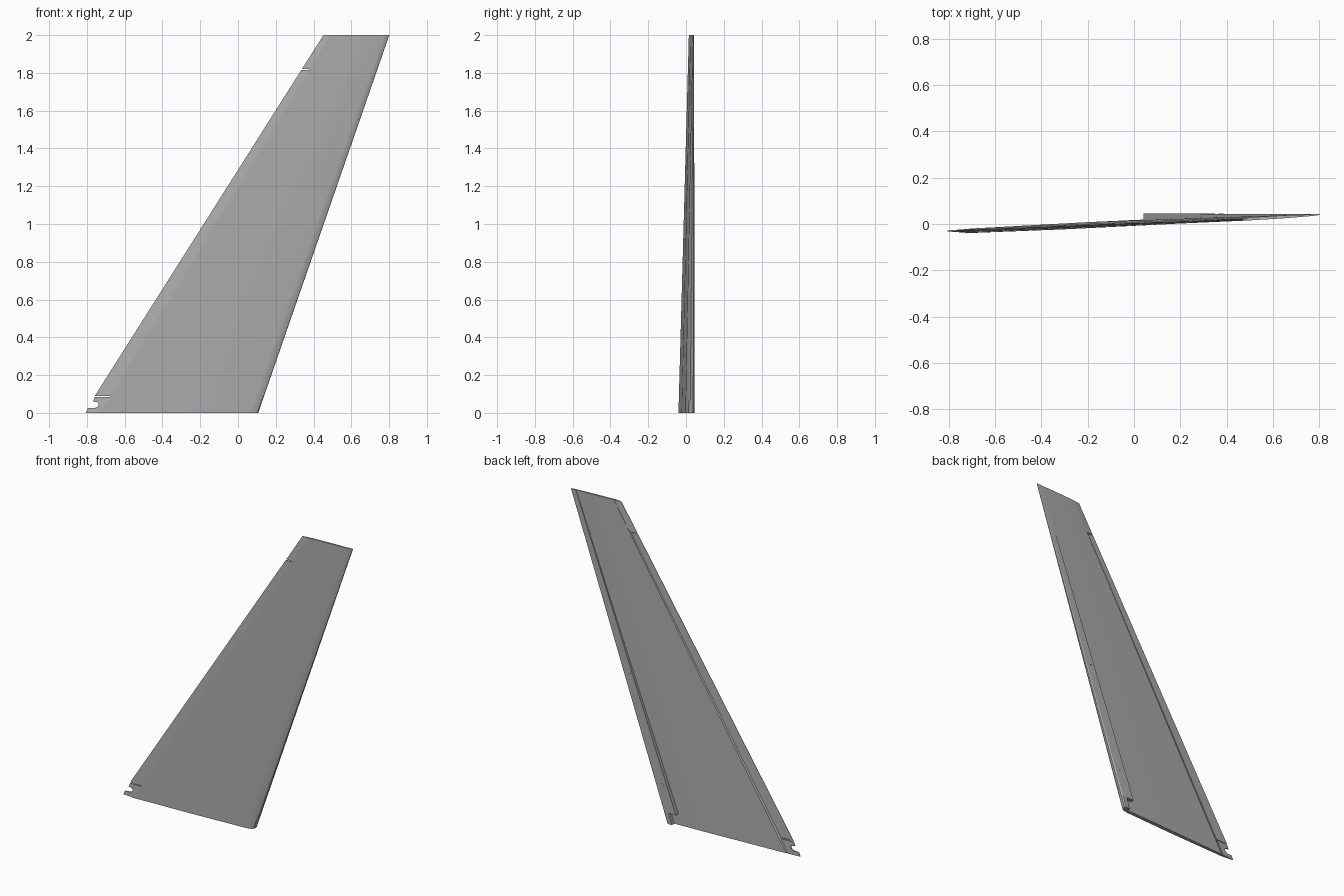
import bpy, bmesh, math
from mathutils import Matrix

cube = bpy.data.objects.get("Cube")
if cube:
    bpy.data.objects.remove(cube, do_unlink=True)

HEIGHT = 2.0
grey = bpy.data.materials.new("light grey paint")
grey.use_nodes = True
colour = (0.42, 0.42, 0.42, 1)
grey.diffuse_color = colour
grey.node_tree.nodes["Principled BSDF"].inputs["Base Color"].default_value = colour


def finish(bm, name):
    bmesh.ops.recalc_face_normals(bm, faces=bm.faces)
    mesh = bpy.data.meshes.new(name)
    bm.to_mesh(mesh)
    bm.free()
    mesh.materials.append(grey)
    obj = bpy.data.objects.new(name, mesh)
    bpy.context.collection.objects.link(obj)
    bpy.ops.object.select_all(action='DESELECT')
    obj.select_set(True)
    bpy.context.view_layer.objects.active = obj
    bpy.ops.object.shade_smooth_by_angle(angle=math.radians(30))
    return obj


def bridge(bm, first, second):
    """Close two matching rings into a solid."""
    n = len(first)
    for i in range(n):
        j = (i + 1) % n
        bm.faces.new((first[i], first[j], second[j], second[i]))
    bm.faces.new(first)
    bm.faces.new(second)


def loft(name, root, tip, z0=0.0, z1=HEIGHT):
    """Tapered solid between root and tip sections, cut at two heights."""
    bm = bmesh.new()
    rings = []
    for z in (z0, z1):
        t = z / HEIGHT
        rings.append([bm.verts.new((a[0] + (b[0] - a[0]) * t,
                                    a[1] + (b[1] - a[1]) * t, z))
                      for a, b in zip(root, tip)])
    bridge(bm, *rings)
    return finish(bm, name)


# Main blade, with a rounded front leading edge
loft("main_blade",
     [(-0.73, -0.04), (-0.3, -0.023), (0.06, -0.003), (0.09, 0.004),
      (0.103, 0.014), (0.106, 0.022), (-0.2, 0.008), (-0.71, -0.02)],
     [(0.49, 0.015), (0.64, 0.024), (0.775, 0.035), (0.79, 0.037),
      (0.798, 0.039), (0.80, 0.041), (0.68, 0.039), (0.50, 0.029)])

# Thin trailing flap and the fixed tip behind it
flap_root = [(-0.725, -0.036), (-0.815, -0.031), (-0.815, -0.029), (-0.725, -0.024)]
flap_tip = [(0.495, 0.017), (0.452, 0.020), (0.452, 0.022), (0.495, 0.026)]
loft("trailing_flap", flap_root, flap_tip, 0.09, 1.815)
flush_root = [(-0.72, -0.038), (-0.815, -0.031), (-0.815, -0.029), (-0.72, -0.021)]
flush_tip = [(0.50, 0.016), (0.452, 0.020), (0.452, 0.022), (0.50, 0.028)]
loft("fixed_tip", flush_root, flush_tip, 1.82, HEIGHT)

# Root tab with its latch notch
outline = [(-0.72, 0), (-0.805, 0), (-0.795, 0.025), (-0.755, 0.027),
           (-0.742, 0.034), (-0.737, 0.045), (-0.742, 0.056), (-0.768, 0.06),
           (-0.758, 0.085), (-0.672, 0.085)]
bm = bmesh.new()
sides = []
for side in (-1, 1):
    ring = []
    for x, z in outline:
        inward = min(1, max(0, (x - z * 0.61 + 0.815) / 0.095))
        y = -0.03 + 0.026 * z + side * (0.001 + 0.0075 * inward)
        ring.append(bm.verts.new((x, y, z)))
    sides.append(ring)
bridge(bm, *sides)
finish(bm, "root_tab")

# Raised leading strip on the back, narrowed at the foot
BACK = 0.045
loft("leading_strip",
     [(0.015, 0.01), (0.103, 0.014), (0.107, 0.022), (0.107, 0.038),
      (0.098, BACK), (0.015, BACK)],
     [(0.765, 0.038), (0.798, 0.039), (0.801, 0.04), (0.801, 0.042),
      (0.797, 0.043), (0.765, 0.043)], 0.07, HEIGHT)
loft("leading_strip_foot",
     [(0.07, 0.01), (0.103, 0.014), (0.107, 0.022), (0.107, 0.038),
      (0.098, BACK), (0.07, BACK)],
     [(0.775, 0.038), (0.798, 0.039), (0.801, 0.04), (0.801, 0.042),
      (0.797, 0.043), (0.775, 0.043)], 0, 0.07)

# Fasteners on the leading strip
for i, (x, z) in enumerate([(0.14, 0.24), (0.375, 0.9)]):
    bm = bmesh.new()
    bmesh.ops.create_cone(
        bm, cap_ends=True, segments=16, radius1=0.011, radius2=0.011, depth=0.006,
        matrix=Matrix.Translation((x, 0.043, z)) @ Matrix.Rotation(math.pi / 2, 4, 'X'))
    finish(bm, f"fastener_{i + 1}")
